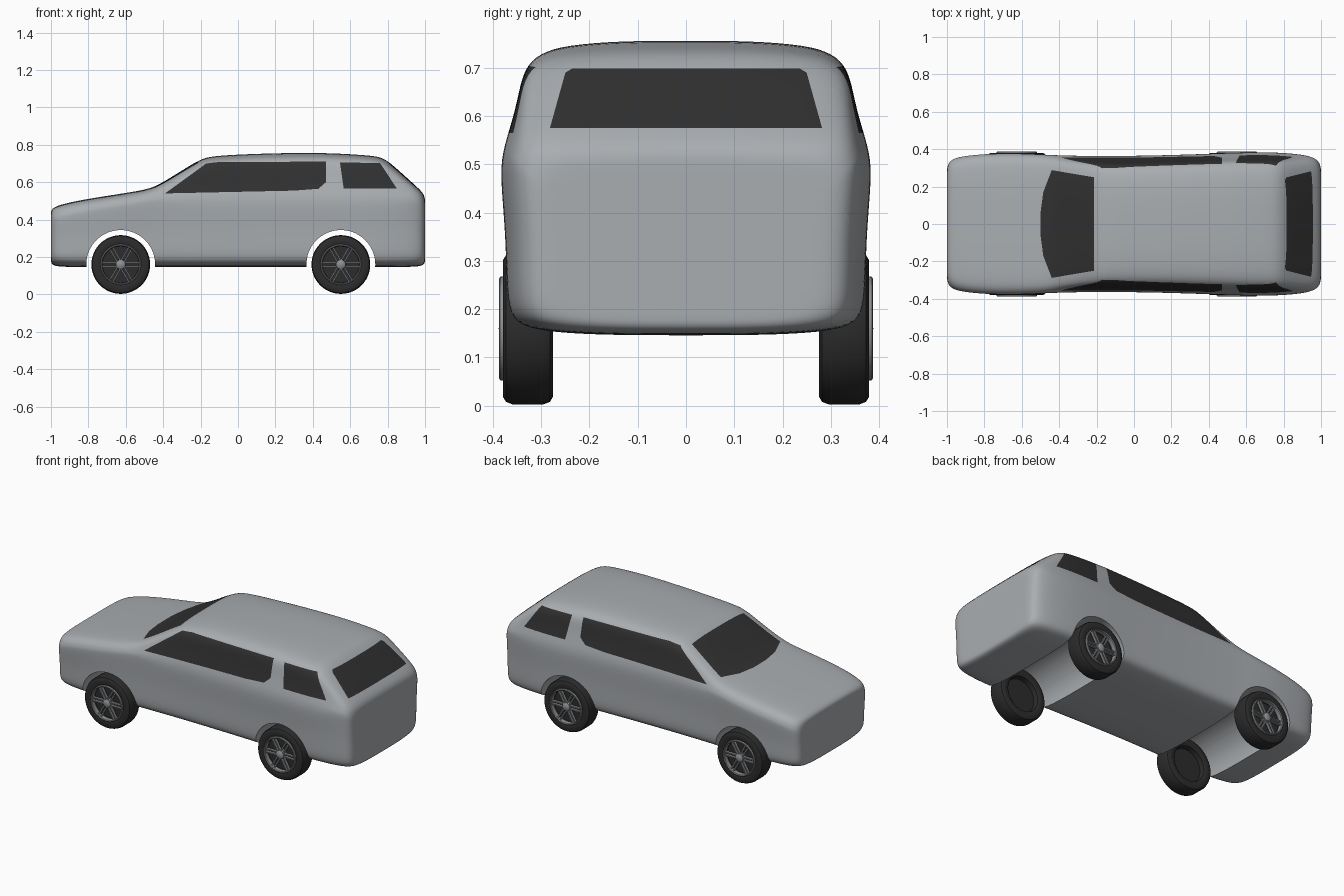
import bpy, bmesh, math
from mathutils import Vector, Matrix

cube = bpy.data.objects.get("Cube")
if cube:
    bpy.data.objects.remove(cube)


def material(name, r, g, b):
    m = bpy.data.materials.new(name)
    m.use_nodes = True
    m.diffuse_color = (r, g, b, 1)
    m.node_tree.nodes["Principled BSDF"].inputs["Base Color"].default_value = (r, g, b, 1)
    return m


PAINT = material("silver paint", 0.4, 0.42, 0.44)
GLASS = material("dark glass", 0.03, 0.03, 0.03)
RUBBER = material("black rubber", 0.025, 0.025, 0.025)
ALLOY = material("wheel alloy", 0.27, 0.28, 0.29)


def make(name, bm, *mats):
    bmesh.ops.recalc_face_normals(bm, faces=bm.faces)
    me = bpy.data.meshes.new(name)
    bm.to_mesh(me)
    bm.free()
    ob = bpy.data.objects.new(name, me)
    bpy.context.collection.objects.link(ob)
    for m in mats:
        me.materials.append(m)
    return ob


def smooth(ob, degrees=35):
    ob.data.shade_smooth()
    ob.data.set_sharp_from_angle(angle=math.radians(degrees))


# Body stations: x, half width, roof height, floor height
STATIONS = [
    (-1, .30, .445, .17), (-.99, .335, .463, .155), (-.95, .358, .48, .148),
    (-.85, .372, .503, .146), (-.7, .38, .527, .146), (-.55, .376, .55, .146),
    (-.46, .371, .568, .146), (-.4, .369, .6, .146), (-.3, .367, .662, .146),
    (-.2, .366, .724, .146), (-.14, .366, .739, .146), (0, .367, .748, .146),
    (.2, .371, .755, .146), (.4, .378, .757, .146), (.55, .384, .753, .146),
    (.7, .386, .743, .146), (.77, .384, .734, .146), (.82, .381, .698, .146),
    (.9, .373, .626, .147), (.96, .358, .572, .149), (.99, .335, .542, .156),
    (1, .30, .515, .17)]
# Share of half width at equal steps up the flank, then over the upper body
FLANK = [.955, .965, .97, .985, 1]
RISE = [.22, .42, .6, .79, .9, .965, 1]
CABIN = [.965, .925, .9, .872, .8, .66, .35]
HOOD = [.99, .975, .95, .9, .81, .65, .35]


def section(w, top, low):
    belt = min(.5, top - .07)
    k = max(0, min(1, (top - .55) / .18))
    half = [(.35 * w, low), (.65 * w, low + .004), (.86 * w, low + .014)]
    half += [(f * w, low + .04 + (belt - low - .04) * i / 4) for i, f in enumerate(FLANK)]
    half += [(w * (h + (c - h) * k), belt + (top - belt) * r)
             for r, c, h in zip(RISE, CABIN, HOOD)]
    return [(0, low)] + half + [(0, top)] + [(-y, z) for y, z in reversed(half)]


bm = bmesh.new()
loops = [[(x, y, z) for y, z in section(w, t, lo)] for x, w, t, lo in STATIONS]
inset = lambda ring: [(x, y * .85, .33 + (z - .33) * .85) for x, y, z in ring]
loops = [inset(loops[0])] + loops + [inset(loops[-1])]
rings = [[bm.verts.new(p) for p in ring] for ring in loops]
for a, b in zip(rings, rings[1:]):
    for i in range(len(a)):
        j = (i + 1) % len(a)
        bm.faces.new((a[i], a[j], b[j], b[i]))
bm.faces.new(rings[0])
bm.faces.new(rings[-1])
body = make("body", bm, PAINT, GLASS)

# Wheel tunnels cut right across the body
AXLES = (-.627, .55)
bm = bmesh.new()
for x in AXLES:
    bmesh.ops.create_cone(bm, cap_ends=True, segments=72, radius1=.184, radius2=.184, depth=1,
                          matrix=Matrix.Translation((x, 0, .16)) @ Matrix.Rotation(math.pi / 2, 4, 'X'))
cutter = make("arch_cutter", bm, PAINT)
cutter.hide_render = True
body.modifiers.new("rounding", 'SUBSURF').levels = 2
cut = body.modifiers.new("arches", 'BOOLEAN')
cut.operation, cut.object, cut.solver = 'DIFFERENCE', cutter, 'EXACT'
bpy.context.view_layer.update()
shaped = bpy.data.meshes.new_from_object(body.evaluated_get(bpy.context.evaluated_depsgraph_get()))
body.modifiers.clear()
body.data = shaped
bpy.data.objects.remove(cutter)


# Windows cut into the body along convex outlines
def window(bm, outline, axes, test):
    faces = [f for f in bm.faces if test(f.calc_center_median(), f.normal)]
    pts = []
    for p in outline:
        v = Vector((0, 0, 0))
        v[axes[0]], v[axes[1]] = p
        pts.append(v)
    middle = sum(pts, Vector()) / len(pts)
    view = Vector((1, 1, 1))
    view[axes[0]] = view[axes[1]] = 0
    for p, q in zip(pts, pts[1:] + pts[:1]):
        out = (q - p).cross(view).normalized()
        if out.dot(middle - p) > 0:
            out = -out
        geom = set(faces)
        for f in faces:
            geom.update(f.edges)
            geom.update(f.verts)
        res = bmesh.ops.bisect_plane(bm, geom=list(geom), dist=1e-5, plane_co=p, plane_no=out)
        faces = [f for f in res["geom"] if isinstance(f, bmesh.types.BMFace)
                 and out.dot(f.calc_center_median() - p) < 0]
    for f in faces:
        f.material_index = 1


bm = bmesh.new()
bm.from_mesh(body.data)
bm.normal_update()
for f in bm.faces:
    f.material_index = 0
SIDE = [(-.39, .54), (-.17, .7), (-.1, .708), (.47, .71), (.47, .6), (.43, .565), (.3, .555)]
QUARTER = [(.545, .706), (.76, .702), (.85, .565), (.565, .565)]
for s in (-1, 1):
    for shape in (SIDE, QUARTER):
        window(bm, shape, (0, 2), lambda c, n: c.y * s > .2 and c.z > .45)
window(bm, [(-.5, .06), (-.485, .17), (-.44, .288), (-.215, .25),
            (-.215, -.25), (-.44, -.288), (-.485, -.17), (-.5, -.06)],
       (0, 1), lambda c, n: c.z > .45 and n.z > .2)
window(bm, [(-.282, .575), (-.25, .69), (-.235, .699), (.235, .699), (.25, .69), (.282, .575)],
       (1, 2), lambda c, n: c.x > .6 and n.x > .1)
bm.to_mesh(body.data)
bm.free()
smooth(body, 40)


# Wheels
def lathe(bm, profile, centre, side, steps=48):
    verts = [bm.verts.new((r, y * side, 0)) for r, y in profile]
    edges = [bm.edges.new(e) for e in zip(verts, verts[1:])]
    bmesh.ops.spin(bm, geom=verts + edges, cent=(0, 0, 0), axis=(0, 1, 0),
                   angle=math.tau, steps=steps, use_duplicate=False)
    bmesh.ops.remove_doubles(bm, verts=bm.verts, dist=1e-5)
    bmesh.ops.translate(bm, verts=bm.verts, vec=centre)


TYRE = [(0, .352), (.098, .352), (.104, .374), (.115, .379), (.142, .379), (.152, .373), (.157, .36),
        (.157, .295), (.152, .282), (.142, .276), (.115, .276), (.105, .282), (.1, .31), (0, .31)]
LIP = [(.099, .36), (.099, .383), (.103, .387), (.107, .385), (.109, .376), (.104, .36), (.099, .36)]
HUB = [(0, .388), (.016, .387), (.025, .38), (.027, .352), (0, .352)]

for end, x in zip(("front", "rear"), AXLES):
    for label, s in (("right", -1), ("left", 1)):
        centre = Vector((x, 0, .16))
        for part, profile, mat in (("tyre", TYRE, RUBBER), ("rim_lip", LIP, ALLOY), ("hub", HUB, ALLOY)):
            bm = bmesh.new()
            lathe(bm, profile, centre, s)
            smooth(make(f"{end}_{label}_{part}", bm, mat))
        # Six twin spokes
        bm = bmesh.new()
        for i in range(6):
            for offset in (-.009, .009):
                place = (Matrix.Translation(centre) @ Matrix.Rotation(i * math.tau / 6, 4, 'Y')
                         @ Matrix.Translation((.061, s * .368, offset))
                         @ Matrix.Diagonal((.082, .016, .007, 1)))
                bmesh.ops.create_cube(bm, size=1, matrix=place)
        make(f"{end}_{label}_spokes", bm, ALLOY)
